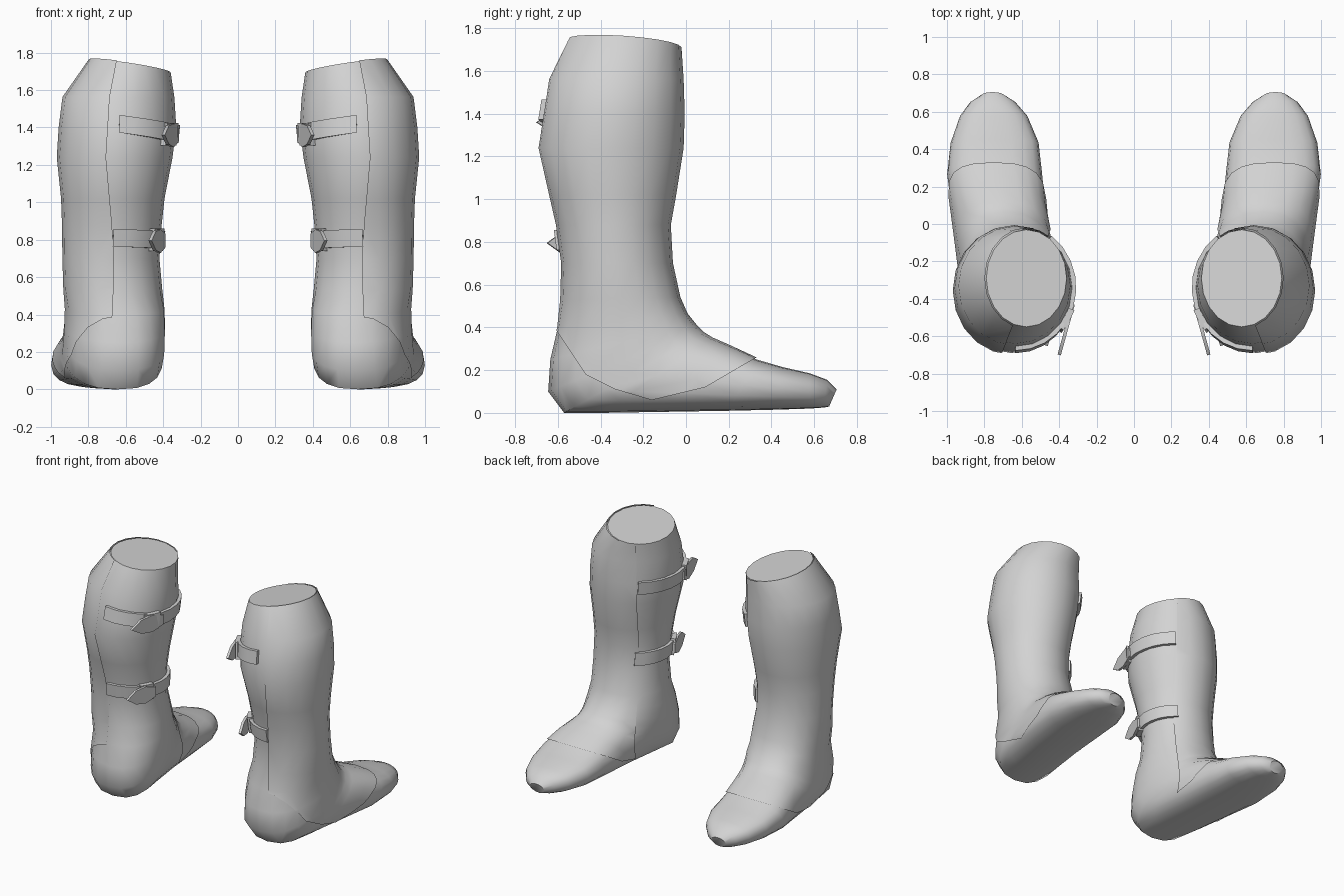
import bpy, bmesh, math
from mathutils import Vector

if "Cube" in bpy.data.objects:
    bpy.data.objects.remove(bpy.data.objects["Cube"])

grey = bpy.data.materials.new("grey leather")
grey.diffuse_color = (0.65, 0.65, 0.65, 1)
grey.use_nodes = True
grey.node_tree.nodes["Principled BSDF"].inputs["Base Color"].default_value = grey.diffuse_color
SIDES = 20

# Boot sections: front y, z, back y, z, centre x, half width, squareness
SHAFT = [
    (-.03, 1.71, -.55, 1.745, .575, .215, 2.0),
    (-.02, 1.56, -.64, 1.56, .635, .295, 2.0),
    (-.015, 1.40, -.665, 1.40, .64, .31, 2.0),
    (-.02, 1.24, -.69, 1.24, .655, .305, 2.0),
    (-.055, 1.02, -.635, 1.02, .665, .272, 2.0),
    (-.08, .88, -.60, .88, .67, .262, 2.0),
    (-.07, .70, -.575, .70, .675, .255, 2.0),
    (-.035, .54, -.58, .53, .665, .26, 2.1),
]
FOOT = [
    (.0, .46, -.60, .40, .655, .262, 2.2),
    (.04, .41, -.635, .25, .655, .265, 2.3),
    (.06, .39, -.645, .10, .66, .265, 2.4),
    (.08, .37, -.57, .0, .67, .262, 2.5),
    (.12, .345, -.40, .0, .69, .255, 2.6),
    (.20, .31, -.10, .005, .72, .25, 2.7),
    (.33, .25, .20, .01, .745, .254, 2.6),
    (.45, .215, .42, .015, .745, .235, 2.5),
    (.58, .185, .575, .02, .75, .18, 2.4),
    (.66, .155, .645, .025, .755, .12, 2.2),
    (.705, .11, .67, .03, .755, .06, 2.0),
]


def spow(v, n):
    return math.copysign(abs(v) ** (2 / n), v)


def section(s, a, tilt=0, shear=0):
    fy, fz, by, bz, cx, hw, n = s
    c, w = spow(math.cos(a), n), spow(math.sin(a), n) * hw
    dy = c * (fy - by) / 2
    return Vector((cx + w + shear * dy, (fy + by) / 2 + dy,
                   (fz + bz) / 2 + c * (fz - bz) / 2 + tilt * w))


def finish(name, bm):
    bmesh.ops.recalc_face_normals(bm, faces=bm.faces[:])
    me = bpy.data.meshes.new(name)
    bm.to_mesh(me)
    bm.free()
    me.materials.append(grey)
    for p in me.polygons:
        p.use_smooth = True
    me.set_sharp_from_angle(angle=math.radians(42))
    ob = bpy.data.objects.new(name, me)
    bpy.context.collection.objects.link(ob)
    # The other boot is the mirror image
    mod = ob.modifiers.new("pair", 'MIRROR')
    mod.use_clip = False
    mod.use_mirror_merge = False
    return ob


def bridge(bm, rings):
    n = len(rings[0])
    for r, q in zip(rings, rings[1:]):
        for i in range(n):
            j = (i + 1) % n
            bm.faces.new((r[i], r[j], q[j], q[i]))


def boot_mesh(caps):
    bm = bmesh.new()
    rings = []
    for k, s in enumerate(SHAFT + FOOT):
        tilt = .15 if k == 0 else 0
        shear = .085 if k >= len(SHAFT) else 0
        rings.append([bm.verts.new(section(s, 2 * math.pi * i / SIDES, tilt, shear))
                      for i in range(SIDES)])
    bridge(bm, rings)
    if caps:
        bm.faces.new(rings[0])
        bm.faces.new(rings[-1])
    bmesh.ops.recalc_face_normals(bm, faces=bm.faces[:])
    bm.normal_update()
    return bm


# Closed boot body
finish("boot_body", boot_mesh(True))

# Thin outer layer with curved lower edge and a seam along the inner side
bm = boot_mesh(False)
mid = Vector((.66, -.3, .9))
out = sum((f.normal.dot(f.calc_center_median() - mid) for f in bm.faces))
sign = 1 if out > 0 else -1
for v, co in [(v, v.co + v.normal * .009 * sign) for v in bm.verts]:
    v.co = co
edge = [(.33, .26), (.09, .12), (-.16, .06), (-.33, .11), (-.47, .18), (-.57, .33)]
cuts = [((0, y, z), (0, -(z2 - z), y2 - y)) for (y, z), (y2, z2) in zip(edge, edge[1:])]
cuts.append(((.47, -.09, 0), (-.56, -.22, 0)))
for co, no in cuts:
    bmesh.ops.bisect_plane(bm, geom=bm.verts[:] + bm.edges[:] + bm.faces[:],
                           plane_co=co, plane_no=Vector(no).normalized(), clear_outer=True)
finish("outer_layer", bm)


def shaft_point(z, deg, off):
    """Point on the shaft at a height and angle, moved outwards."""
    for s, t in zip(SHAFT, SHAFT[1:]):
        zs, zt = (s[1] + s[3]) / 2, (t[1] + t[3]) / 2
        if zt <= z <= zs:
            f = (zs - z) / (zs - zt)
            m = [u + (w - u) * f for u, w in zip(s, t)]
            a = math.radians(deg)
            p = section(m, a)
            p += Vector((math.sin(a), math.cos(a), 0)) * off
            p.z = z
            return p


def band(name, path, half, inner, outer):
    """Flat band round the shaft; path holds angle and height pairs."""
    bm = bmesh.new()
    rings = []
    for deg, z in path:
        rings.append([bm.verts.new(shaft_point(z + dz, deg, off)) for dz, off in
                      ((-half, inner), (-half, outer), (half, outer), (half, inner))])
    bridge(bm, rings)
    bm.faces.new(rings[0])
    bm.faces.new(rings[-1])
    finish(name, bm)


def tail(name, start, tip, z):
    """Pointed loose strap end standing away from the shaft."""
    a, b = Vector((*start, z)), Vector((*tip, z))
    d = b - a
    side = Vector((d.y, -d.x, 0)).normalized() * .009
    outline = [(0, -.035), (.35, -.065), (.7, -.05), (1, 0), (.7, .05), (.35, .06), (0, .035)]
    bm = bmesh.new()
    rings = [[bm.verts.new(a + d * t + Vector((0, 0, h)) + side * k) for t, h in outline]
             for k in (-1, 1)]
    bridge(bm, rings)
    for r in rings:
        bm.faces.new(r)
    finish(name, bm)


# Straps with buckles and pointed ends
for level, z0, z1, start, tip in (
        ("upper", 1.42, 1.365, (.325, -.43), (.40, -.70)),
        ("lower", .81, .80, (.395, -.42), (.47, -.65))):
    path = []
    for i in range(11):
        t = i / 10
        path.append((181 + 142 * t, z0 + (z1 - z0) * min(1, t * 2)))
    band(level + "_strap", path, .047, -.01, .022)
    band(level + "_buckle", [(d, z1) for d in (230, 240, 250)], .06, .0, .034)
    tail(level + "_strap_end", start, tip, z1 - .005)
